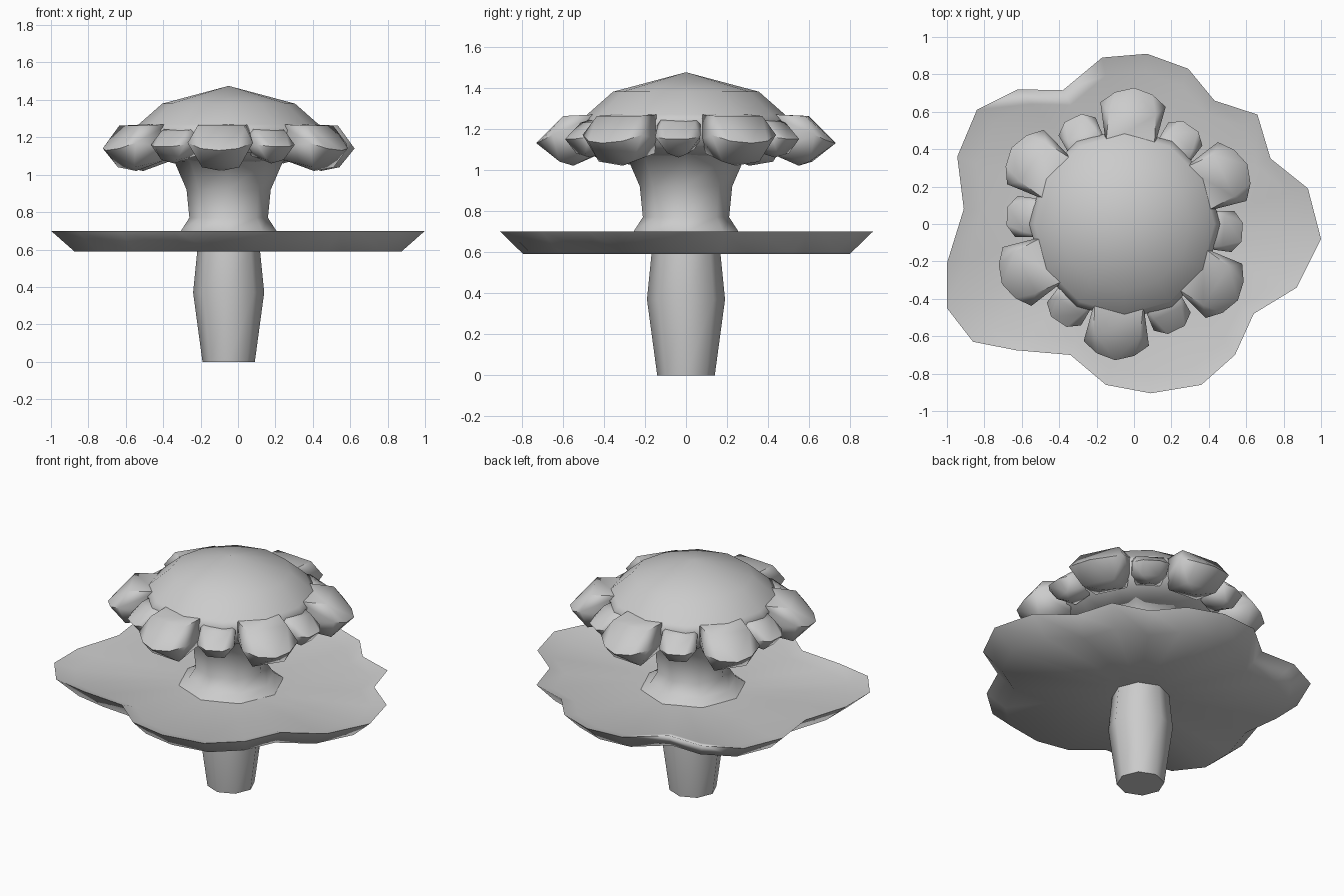
import bpy
import bmesh
from math import cos, sin, pi, radians
from mathutils import Matrix

if "Cube" in bpy.data.objects:
    bpy.data.objects.remove(bpy.data.objects["Cube"], do_unlink=True)

grey = bpy.data.materials.new("plain grey")
grey.use_nodes = True
colour = (0.6, 0.6, 0.6, 1)
grey.diffuse_color = colour
grey.node_tree.nodes["Principled BSDF"].inputs["Base Color"].default_value = colour

AXIS_X = -0.05


def finish(name, bm, sharp_angle):
    bmesh.ops.recalc_face_normals(bm, faces=bm.faces)
    mesh = bpy.data.meshes.new(name)
    bm.to_mesh(mesh)
    bm.free()
    mesh.materials.append(grey)
    obj = bpy.data.objects.new(name, mesh)
    bpy.context.scene.collection.objects.link(obj)
    bpy.ops.object.select_all(action="DESELECT")
    obj.select_set(True)
    bpy.context.view_layer.objects.active = obj
    bpy.ops.object.shade_smooth_by_angle(angle=radians(sharp_angle))
    return obj


def loft(bm, rings):
    """Skin a list of equally long rings and cap both ends."""
    loops = [[bm.verts.new(p) for p in ring] for ring in rings]
    count = len(loops[0])
    for a, b in zip(loops, loops[1:]):
        for i in range(count):
            j = (i + 1) % count
            bm.faces.new((a[i], a[j], b[j], b[i]))
    bm.faces.new(loops[0])
    bm.faces.new(loops[-1])


def circle(radius, z, sides):
    return [(AXIS_X + radius * cos(2 * pi * i / sides),
             radius * sin(2 * pi * i / sides), z) for i in range(sides)]


def turned(name, profile, sides, sharp_angle):
    bm = bmesh.new()
    loft(bm, [circle(r, z, sides) for r, z in profile])
    bmesh.ops.remove_doubles(bm, verts=bm.verts, dist=0.002)
    return finish(name, bm, sharp_angle)


# Stalk below the skirt
turned("lower_stalk", [(0.14, 0), (0.19, 0.37), (0.165, 0.62)], 8, 65)

# Flared stalk between skirt and cap
turned("upper_stalk", [(0.32, 0.655), (0.255, 0.7), (0.21, 0.77),
                       (0.225, 0.92), (0.29, 1.07), (0.44, 1.14)], 8, 65)

# Domed cap
turned("cap_dome", [(0.28, 1.07), (0.48, 1.12), (0.51, 1.24),
                    (0.48, 1.27), (0.355, 1.38), (0.0005, 1.475)], 12, 100)

# Wavy skirt with a shallow dished top
outline = [(.07, .91), (.29, .83), (.43, .66), (.66, .585), (.73, .35),
           (.93, .19), (1, -.08), (.87, -.34), (.64, -.48), (.54, -.7),
           (.36, -.86), (.09, -.905), (-.15, -.86), (-.34, -.7),
           (-.63, -.675), (-.86, -.63), (-1, -.45), (-1, -.21), (-.91, .08),
           (-.945, .36), (-.84, .61), (-.62, .72), (-.38, .715), (-.17, .89)]


def skirt_ring(scale, z):
    return [(x * scale, y * scale, z) for x, y in outline]


bm = bmesh.new()
loft(bm, [skirt_ring(0.16, 0.59), skirt_ring(0.875, 0.59), skirt_ring(1, 0.7),
          skirt_ring(0.89, 0.67), skirt_ring(0.25, 0.66)])
finish("skirt", bm, 150)

# Lobes round the cap edge, given as (radius, half width, height)
large = [(0.42, 0.13, 1.27), (0.59, 0.125, 1.262), (0.45, 0.13, 1.15),
         (0.64, 0.175, 1.17), (0.70, 0.1, 1.14), (0.73, 0, 1.13),
         (0.61, 0.1, 1.04), (0.55, 0, 1.02), (0.42, 0.1, 1.08)]
small = [(0.42, 0.1, 1.26), (0.53, 0.08, 1.23), (0.45, 0.1, 1.14),
         (0.58, 0.11, 1.16), (0.63, 0.05, 1.15), (0.57, 0.05, 1.08),
         (0.52, 0, 1.06), (0.42, 0.07, 1.1)]


def lobe(name, points, angle):
    bm = bmesh.new()
    for r, w, z in points:
        for side in ((-1, 1) if w else (1,)):
            bm.verts.new((r, w * side, z))
    bmesh.ops.convex_hull(bm, input=bm.verts)
    loose = [v for v in bm.verts if not v.link_faces]
    bmesh.ops.delete(bm, geom=loose, context="VERTS")
    turn = Matrix.Translation((AXIS_X, 0, 0)) @ Matrix.Rotation(radians(angle), 4, "Z")
    bm.transform(turn)
    finish(name, bm, 60)


for k in range(6):
    lobe(f"large_lobe_{k + 1}", large, 26 + 60 * k)
    lobe(f"small_lobe_{k + 1}", small, 56 + 60 * k)
